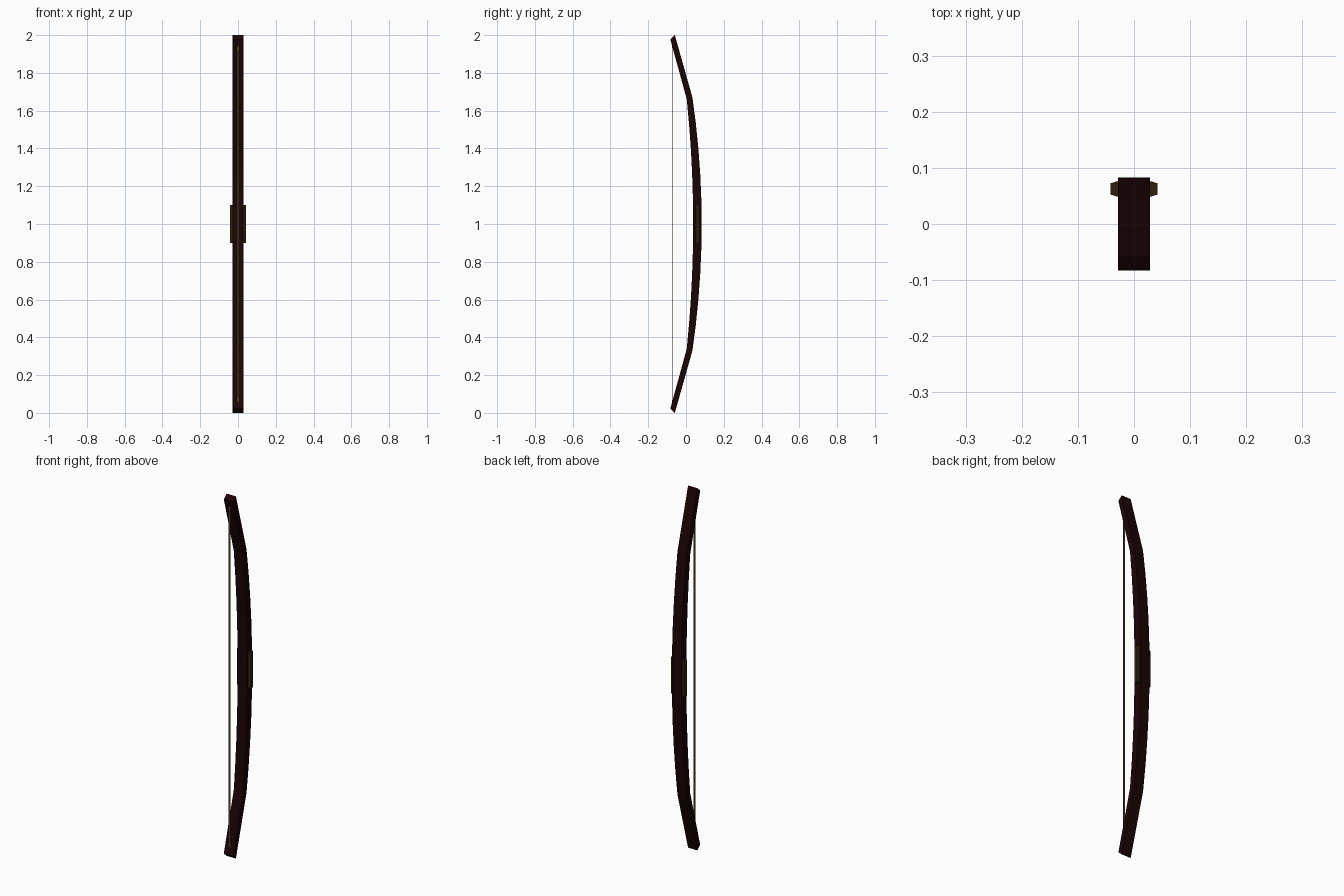
import bpy, bmesh

if "Cube" in bpy.data.objects:
    bpy.data.objects.remove(bpy.data.objects["Cube"])


def material(name, rgb):
    m = bpy.data.materials.new(name)
    m.diffuse_color = (*rgb, 1)
    m.use_nodes = True
    m.node_tree.nodes["Principled BSDF"].inputs["Base Color"].default_value = m.diffuse_color
    return m


dark_wood = material("dark red wood", (0.0110, 0.0012, 0.0015))
leather = material("brown leather", (0.028, 0.0145, 0.003))
cord = material("tan cord", (0.085, 0.050, 0.016))


def make(name, loops, mat):
    """Skin a closed solid through equal-sized vertex loops."""
    bm = bmesh.new()
    rings = [[bm.verts.new(p) for p in loop] for loop in loops]
    n = len(rings[0])
    for a, b in zip(rings, rings[1:]):
        for i in range(n):
            j = (i + 1) % n
            bm.faces.new((a[i], a[j], b[j], b[i]))
    bm.faces.new(rings[0])
    bm.faces.new(rings[-1])
    bmesh.ops.recalc_face_normals(bm, faces=bm.faces)
    me = bpy.data.meshes.new(name)
    bm.to_mesh(me)
    bm.free()
    me.materials.append(mat)
    ob = bpy.data.objects.new(name, me)
    bpy.context.collection.objects.link(ob)
    return ob


# Bow stave: gentle arc with straight tips bent toward the string
W = 0.0285
upper = []                      # (inner y, inner dz, outer y, outer dz) above the middle
for i in range(6):
    t = i / 5
    upper.append((0.038 - 0.034 * t * t, 0.66 * t,
                  0.083 - 0.049 * t * t, 0.67 * t))
upper.append((-0.083, 0.978, -0.059, 1.0))
lower = [(a, -b, c, -d) for a, b, c, d in upper[:0:-1]]
stave = []
for yi, zi, yo, zo in lower + upper:
    stave.append([(-W, yi, 1 + zi), (W, yi, 1 + zi), (W, yo, 1 + zo), (-W, yo, 1 + zo)])
make("bow_stave", stave, dark_wood)

# Grip: flattened eight-sided sleeve round the middle
quarter = [(0.042, 0.010), (0.017, 0.0175)]
outline = quarter + [(-x, y) for x, y in quarter[::-1]]
outline += [(-x, -y) for x, y in outline]
make("grip", [[(x, 0.0625 + y, z) for x, y in outline] for z in (0.9, 1.1)], leather)

# Bow string: thin flat cord between the tips
r, h = 0.0055, 0.0008
ring = [(-r, -h), (r, -h), (r, h), (-r, h)]
make("bow_string", [[(x, -0.0735 + y, z) for x, y in ring] for z in (0.06, 1.94)], cord)
